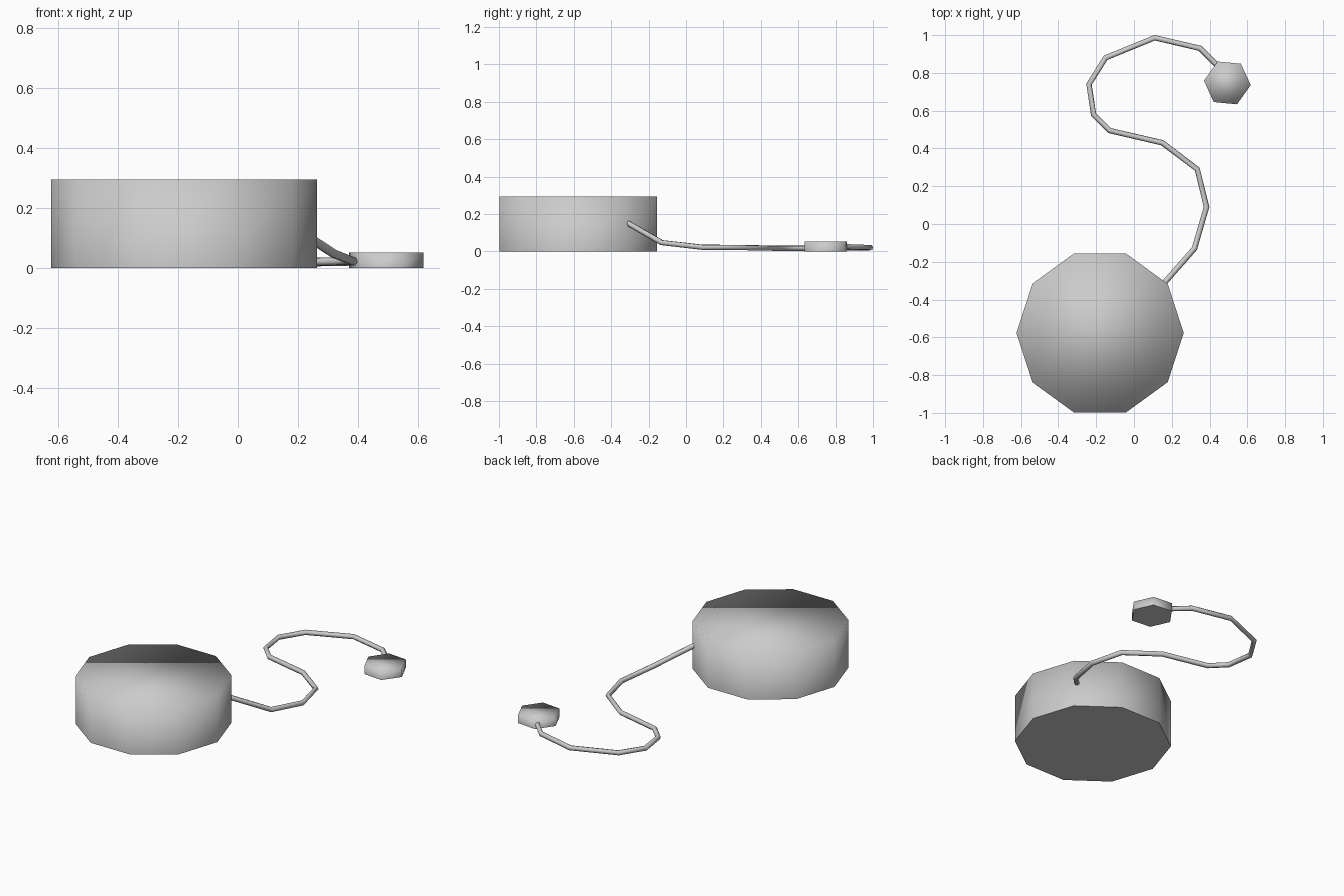
import bpy
import bmesh
from math import cos, sin, pi, radians

cube = bpy.data.objects.get("Cube")
if cube:
    bpy.data.objects.remove(cube, do_unlink=True)

# One plain grey for every part
grey = bpy.data.materials.new("light grey")
grey.use_nodes = True
colour = (0.6, 0.6, 0.6, 1)
grey.diffuse_color = colour
grey.node_tree.nodes["Principled BSDF"].inputs["Base Color"].default_value = colour


def drum(name, centre, radius, height, sides, turn=0):
    """Prism on the ground: soft top and walls, flat underside."""
    bm = bmesh.new()
    ring = [bm.verts.new((centre[0] + radius * cos(turn + 2 * pi * i / sides),
                          centre[1] + radius * sin(turn + 2 * pi * i / sides), 0))
            for i in range(sides)]
    base = bm.faces.new(ring)
    top = bmesh.ops.extrude_face_region(bm, geom=[base], use_keep_orig=True)["geom"]
    verts = [g for g in top if isinstance(g, bmesh.types.BMVert)]
    bmesh.ops.translate(bm, verts=verts, vec=(0, 0, height))
    bmesh.ops.recalc_face_normals(bm, faces=bm.faces)
    bm.normal_update()
    for face in bm.faces:
        face.smooth = face.normal.z > -0.5
    mesh = bpy.data.meshes.new(name)
    bm.to_mesh(mesh)
    bm.free()
    mesh.materials.append(grey)
    obj = bpy.data.objects.new(name, mesh)
    bpy.context.collection.objects.link(obj)
    return obj


# Large ten-sided body and small six-sided end piece
drum("body", (-0.18, -0.577), 0.443, 0.294, 10)
drum("end_piece", (0.494, 0.747), 0.1245, 0.052, 6, radians(-5.5))

# Winding cord from the body wall to the end piece
path = [(0.14, -0.335, 0.165), (0.32, -0.13, 0.047), (0.384, 0.09, 0.022),
        (0.335, 0.29, 0.021), (0.15, 0.43, 0.018), (-0.13, 0.495, 0.017),
        (-0.214, 0.58, 0.017), (-0.238, 0.74, 0.017), (-0.15, 0.88, 0.018),
        (0.11, 0.986, 0.02), (0.35, 0.93, 0.022), (0.46, 0.82, 0.026)]
curve = bpy.data.curves.new("cord", "CURVE")
curve.dimensions = "3D"
curve.bevel_depth = 0.015
curve.bevel_resolution = 1
curve.use_fill_caps = True
spline = curve.splines.new("POLY")
spline.points.add(len(path) - 1)
for point, place in zip(spline.points, path):
    point.co = (*place, 1)
spline.use_smooth = True
curve.materials.append(grey)
cord = bpy.data.objects.new("cord", curve)
bpy.context.collection.objects.link(cord)

bpy.ops.object.select_all(action="DESELECT")
cord.select_set(True)
bpy.context.view_layer.objects.active = cord
bpy.ops.object.convert(target="MESH")
bpy.ops.object.shade_smooth()
